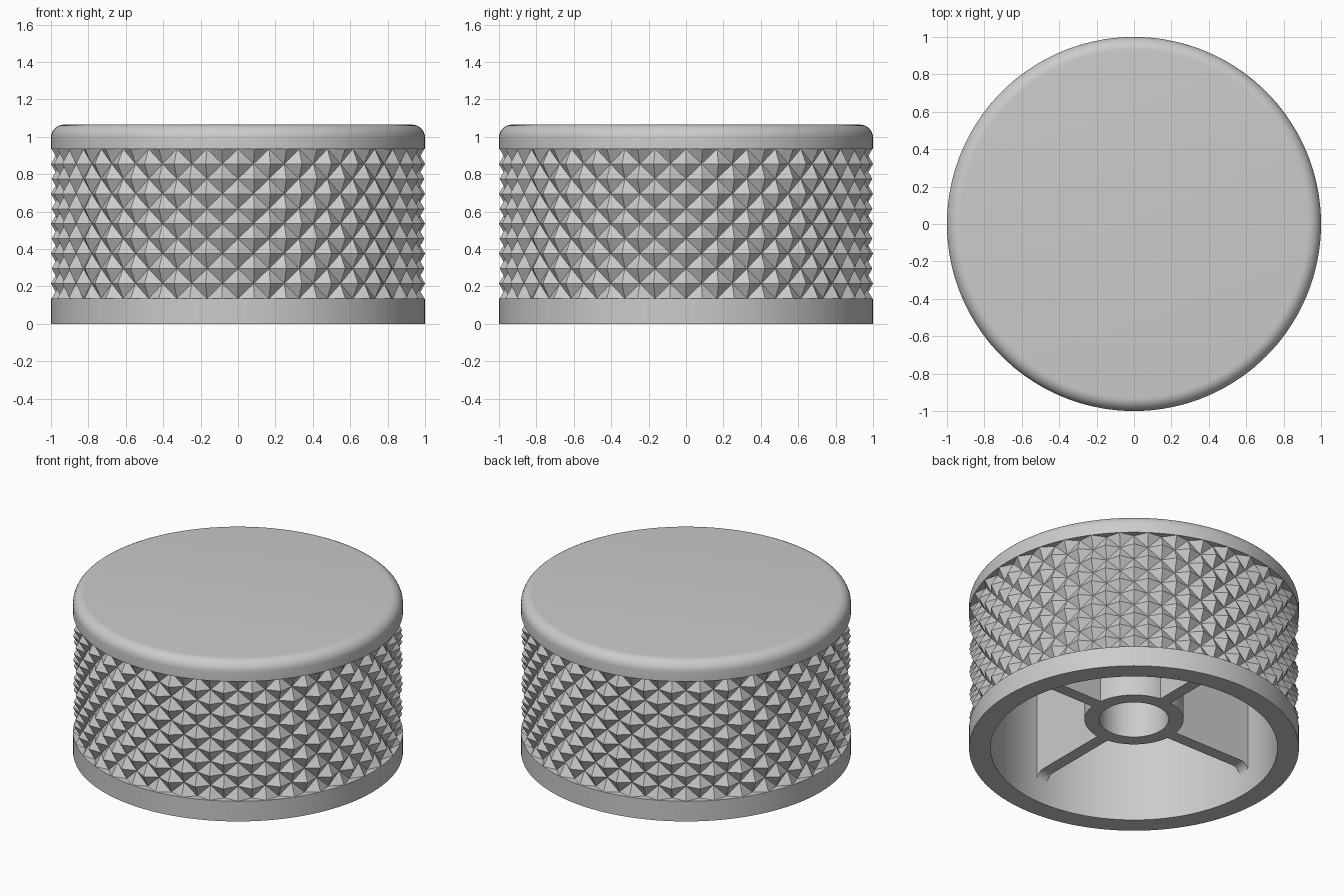
import bpy, bmesh
from math import sin, cos, pi, radians

cube = bpy.data.objects.get("Cube")
if cube:
    bpy.data.objects.remove(cube)

HEIGHT = 1.065
KNURL_LOW, KNURL_HIGH = 0.135, 0.935
COLUMNS, ROWS = 72, 10
DEPTH = 0.045
CEILING = 0.93
CORE = 0.94
FILLET = 0.07
HUB_BOTTOM = 0.2

grey = bpy.data.materials.new("plain grey")
grey.use_nodes = True
colour = (0.6, 0.6, 0.6, 1)
grey.diffuse_color = colour
grey.node_tree.nodes["Principled BSDF"].inputs["Base Color"].default_value = colour


def finish(name, bm, smooth=True, recalc=True):
    """Turn a bmesh into a named, coloured object."""
    bmesh.ops.remove_doubles(bm, verts=bm.verts[:], dist=1e-5)
    if recalc:
        bmesh.ops.recalc_face_normals(bm, faces=bm.faces[:])
    mesh = bpy.data.meshes.new(name)
    bm.to_mesh(mesh)
    bm.free()
    mesh.materials.append(grey)
    obj = bpy.data.objects.new(name, mesh)
    bpy.context.collection.objects.link(obj)
    if smooth:
        bpy.ops.object.select_all(action='DESELECT')
        obj.select_set(True)
        bpy.context.view_layer.objects.active = obj
        bpy.ops.object.shade_smooth_by_angle(angle=radians(30))
    return obj


def lathe(name, profile, closed=False, steps=144):
    """Spin an (r, z) profile about the z axis."""
    bm = bmesh.new()
    verts = [bm.verts.new((r, 0, z)) for r, z in profile]
    pairs = list(zip(verts, verts[1:]))
    if closed:
        pairs.append((verts[-1], verts[0]))
    edges = [bm.edges.new(p) for p in pairs]
    bmesh.ops.spin(bm, geom=verts + edges, cent=(0, 0, 0), axis=(0, 0, 1),
                   angle=2 * pi, steps=steps)
    return finish(name, bm)


def arc(cx, cz, radius, start, end, steps=8):
    angles = [radians(start + (end - start) * k / steps) for k in range(steps + 1)]
    return [(cx + radius * cos(a), cz + radius * sin(a)) for a in angles]


# Hollow body: cavity, bottom band, knurl core and rounded cap
lathe("knob_body",
      [(0, CEILING), (0.87, CEILING), (0.87, 0), (1, 0), (1, KNURL_LOW),
       (CORE, KNURL_LOW), (CORE, KNURL_HIGH), (1, KNURL_HIGH)]
      + arc(1 - FILLET, HEIGHT - FILLET, FILLET, 0, 90)
      + [(0, HEIGHT)])

# Diamond knurling: alternating peaks and groove crossings on a grid
bm = bmesh.new()
grid = []
for j in range(ROWS + 1):
    z = KNURL_LOW + (KNURL_HIGH - KNURL_LOW) * j / ROWS
    ring = []
    for i in range(COLUMNS):
        r = 1 - DEPTH if (i + j) % 2 == 0 else 1
        a = 2 * pi * i / COLUMNS
        ring.append(bm.verts.new((r * cos(a), r * sin(a), z)))
    grid.append(ring)
for j in range(ROWS):
    for i in range(COLUMNS):
        n = (i + 1) % COLUMNS
        a, b, c, d = grid[j][i], grid[j][n], grid[j + 1][n], grid[j + 1][i]
        # Split each cell along its groove
        if (i + j) % 2 == 0:
            bm.faces.new((a, b, c))
            bm.faces.new((a, c, d))
        else:
            bm.faces.new((a, b, d))
            bm.faces.new((b, c, d))
finish("knurled_grip", bm, smooth=False, recalc=False)

# Shaft hub in the cavity
lathe("shaft_hub", [(0.21, HUB_BOTTOM), (0.3, HUB_BOTTOM),
                    (0.3, CEILING + 0.01), (0.21, CEILING + 0.01)],
      closed=True, steps=96)

# Four ribs joining hub and wall, with a small fillet at the wall
rib_profile = ([(0.27, CEILING + 0.01), (0.27, HUB_BOTTOM)]
               + arc(0.81, HUB_BOTTOM - 0.06, 0.06, 90, 0)
               + [(0.89, HUB_BOTTOM - 0.06), (0.89, CEILING + 0.01)])
for k, side in enumerate(("left", "back", "right", "front")):
    bm = bmesh.new()
    face = bm.faces.new([bm.verts.new((r, -0.04, z)) for r, z in rib_profile])
    out = bmesh.ops.extrude_face_region(bm, geom=[face])
    moved = [g for g in out["geom"] if isinstance(g, bmesh.types.BMVert)]
    bmesh.ops.translate(bm, verts=moved, vec=(0, 0.08, 0))
    rib = finish("rib_" + side, bm)
    rib.rotation_euler.z = k * pi / 2
